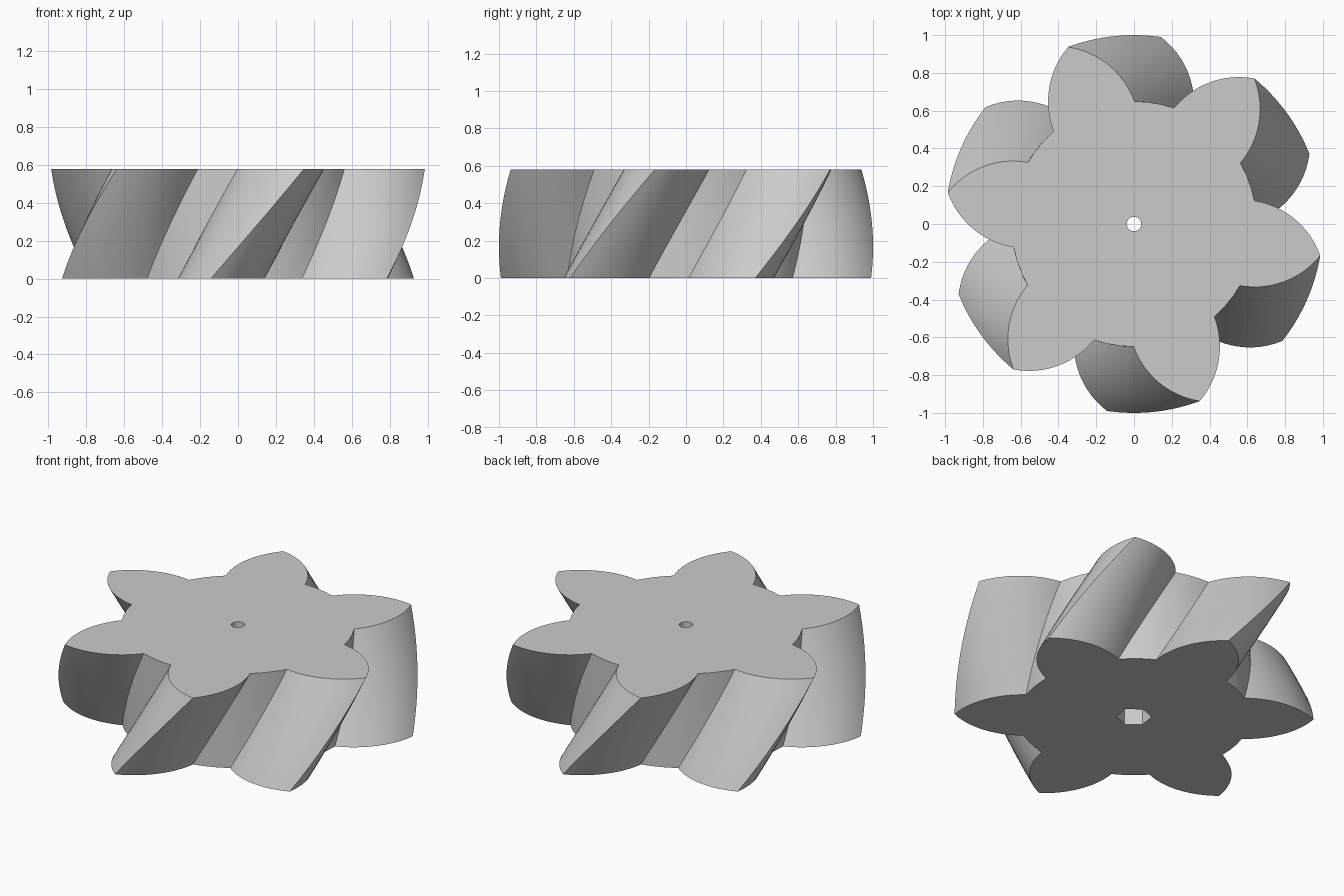
import bpy, bmesh
from math import sin, cos, pi, radians, atan2, hypot

old = bpy.data.objects.get("Cube")
if old:
    bpy.data.objects.remove(old, do_unlink=True)

TEETH, HEIGHT, STEPS = 6, 0.58, 24
START, TWIST = radians(21.75), radians(28.65)
SOCKET_DEPTH = 0.29


def tooth_profile():
    """Polar points (angle, radius) of one tooth and the root after it."""
    # each flank is an arc that meets its mirror image at a sharp tip
    cu, cv, r = 0.612, -0.2155, 0.4437
    a0, a1, n = radians(90.5), radians(29.06), 12
    flank = []
    for i in range(n):
        a = a0 + (a1 - a0) * i / n
        u, v = cu + r * cos(a), cv + r * sin(a)
        flank.append((atan2(v, u), hypot(u, v)))
    half, root = flank[0]
    gap = 2 * pi / TEETH - 2 * half
    pts = [(-a, rad) for a, rad in flank] + [(0, 1.0)] + flank[::-1]
    return pts + [(half + gap * k / 3, root) for k in (1, 2)]


def ring(bm, polar, z, turn=0.0):
    return [bm.verts.new((r * cos(a + turn), r * sin(a + turn), z)) for a, r in polar]


def circle(n, r):
    return [(2 * pi * i / n, r) for i in range(n)]


def bridge(bm, low, high):
    n = len(low)
    for i in range(n):
        j = (i + 1) % n
        bm.faces.new((low[i], low[j], high[j], high[i]))


def cap(bm, outer, inner):
    """Flat face between two closed loops."""
    edges = [bm.edges.get((l[i - 1], l[i])) for l in (outer, inner) for i in range(len(l))]
    bmesh.ops.triangle_fill(bm, use_beauty=True, edges=edges)


bm = bmesh.new()

# twisted toothed rim
outline = [(a + 2 * pi * t / TEETH, r) for t in range(TEETH) for a, r in tooth_profile()]
rims = [ring(bm, outline, HEIGHT * s / STEPS, START + TWIST * s / STEPS)
        for s in range(STEPS + 1)]
for low, high in zip(rims, rims[1:]):
    bridge(bm, low, high)

# six-sided socket underneath, narrowing to a round bore
socket = [ring(bm, circle(6, 0.098), z, START) for z in (0, SOCKET_DEPTH)]
bore = [ring(bm, circle(32, 0.038), z) for z in (SOCKET_DEPTH, HEIGHT)]
bridge(bm, *socket)
bridge(bm, *bore)

# end faces and socket floor
cap(bm, rims[0], socket[0])
cap(bm, socket[1], bore[0])
cap(bm, rims[-1], bore[1])
bmesh.ops.recalc_face_normals(bm, faces=bm.faces)

mesh = bpy.data.meshes.new("helical_gear")
bm.to_mesh(mesh)
bm.free()
gear = bpy.data.objects.new("helical_gear", mesh)
bpy.context.collection.objects.link(gear)

# plain grey finish
grey = bpy.data.materials.new("light_grey")
grey.use_nodes = True
colour = (0.6, 0.6, 0.6, 1)
grey.diffuse_color = colour
grey.node_tree.nodes["Principled BSDF"].inputs["Base Color"].default_value = colour
mesh.materials.append(grey)

bpy.ops.object.select_all(action='DESELECT')
gear.select_set(True)
bpy.context.view_layer.objects.active = gear
bpy.ops.object.shade_smooth_by_angle(angle=radians(30))
